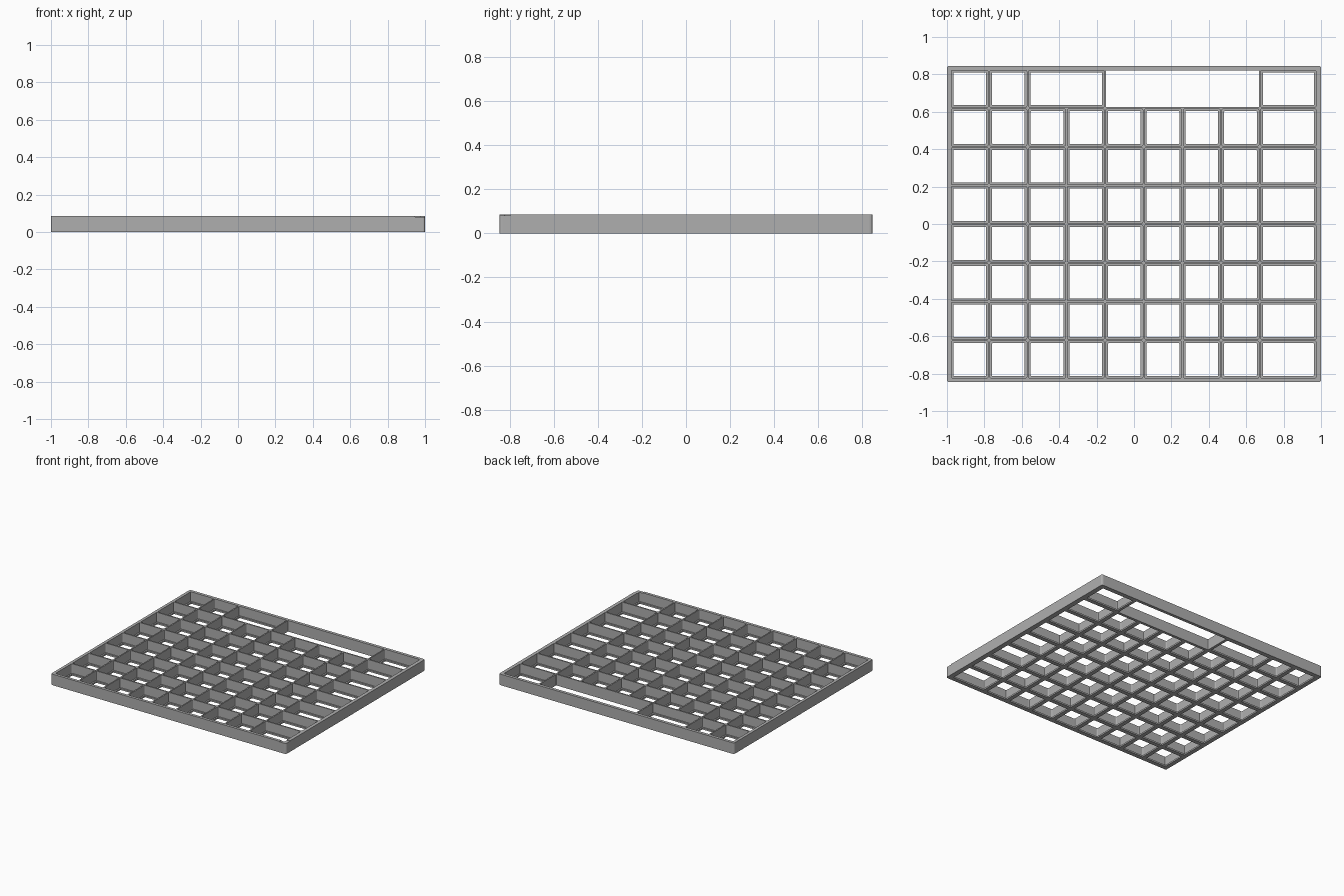
import bpy, bmesh, math

default = bpy.data.objects.get("Cube")
if default:
    bpy.data.objects.remove(default, do_unlink=True)

HEIGHT, LIP_HEIGHT, LIP, HALF_WALL = 0.085, 0.012, 0.011, 0.005
PITCH = 0.2068
HALF_X, HALF_Y = 1.0, 0.845

grey = bpy.data.materials.new("plain grey")
grey.use_nodes = True
grey.diffuse_color = (0.43, 0.43, 0.43, 1)
grey.node_tree.nodes["Principled BSDF"].inputs["Base Color"].default_value = grey.diffuse_color


def prism(bm, rect, z0, z1, radius, steps=3):
    """Upright block with rounded corners."""
    x0, y0, x1, y1 = rect
    corners = [(x1, y1), (x0, y1), (x0, y0), (x1, y0)]
    outline = []
    for i, (cx, cy) in enumerate(corners):
        sx = 1 if cx == x1 else -1
        sy = 1 if cy == y1 else -1
        for k in range(steps + 1):
            a = (i + k / steps) * math.pi / 2
            outline.append((cx - sx * radius + radius * math.cos(a),
                            cy - sy * radius + radius * math.sin(a)))
    low = [bm.verts.new((x, y, z0)) for x, y in outline]
    high = [bm.verts.new((x, y, z1)) for x, y in outline]
    bm.faces.new(low[::-1])
    bm.faces.new(high)
    n = len(low)
    for i in range(n):
        j = (i + 1) % n
        bm.faces.new((low[i], low[j], high[j], high[i]))


def solid(name, blocks):
    bm = bmesh.new()
    for block in blocks:
        prism(bm, *block)
    mesh = bpy.data.meshes.new(name)
    bm.to_mesh(mesh)
    bm.free()
    mesh.materials.append(grey)
    obj = bpy.data.objects.new(name, mesh)
    bpy.context.collection.objects.link(obj)
    return obj


def carve(target, cutter):
    cutter.hide_render = True
    mod = target.modifiers.new("carve", 'BOOLEAN')
    mod.operation = 'DIFFERENCE'
    mod.solver = 'EXACT'
    mod.object = cutter
    bpy.context.view_layer.objects.active = target
    bpy.ops.object.modifier_apply(modifier=mod.name)
    bpy.data.objects.remove(cutter, do_unlink=True)


def shrink(rect, d):
    return (rect[0] + d, rect[1] + d, rect[2] - d, rect[3] - d)


# Divider centre lines: equal squares plus one wide column on the left side
xs = [-0.982 + PITCH * i for i in range(9)] + [0.978]
ys = [-0.828 + PITCH * i for i in range(9)]

# Seven full rows, then a back row with merged compartments
cells = [(xs[i], ys[j], xs[i + 1], ys[j + 1]) for j in range(7) for i in range(9)]
cells += [(xs[a], ys[7], xs[b], ys[8]) for a, b in ((0, 1), (1, 2), (2, 4), (8, 9))]
slot = (xs[4], ys[7], xs[8], ys[8])

# Tray body
tray = solid("compartment_tray", [((-HALF_X, -HALF_Y, HALF_X, HALF_Y), 0, HEIGHT, 0.012)])

# Compartments above the bottom lip, and the open slot right through
pockets = [(shrink(c, HALF_WALL), LIP_HEIGHT, 0.2, 0.006) for c in cells]
pockets.append((shrink(slot, HALF_WALL), -0.1, 0.2, 0.003))
carve(tray, solid("pocket_cutter", pockets))

# Openings inside the lips
openings = [(shrink(c, HALF_WALL + LIP), -0.1, 0.15, 0.003) for c in cells]
carve(tray, solid("opening_cutter", openings))

# Shallow step on the front left corner of the rim
carve(tray, solid("corner_cutter", [((0.945, -0.9, 1.05, -0.795), HEIGHT - 0.004, 0.2, 0.002)]))
